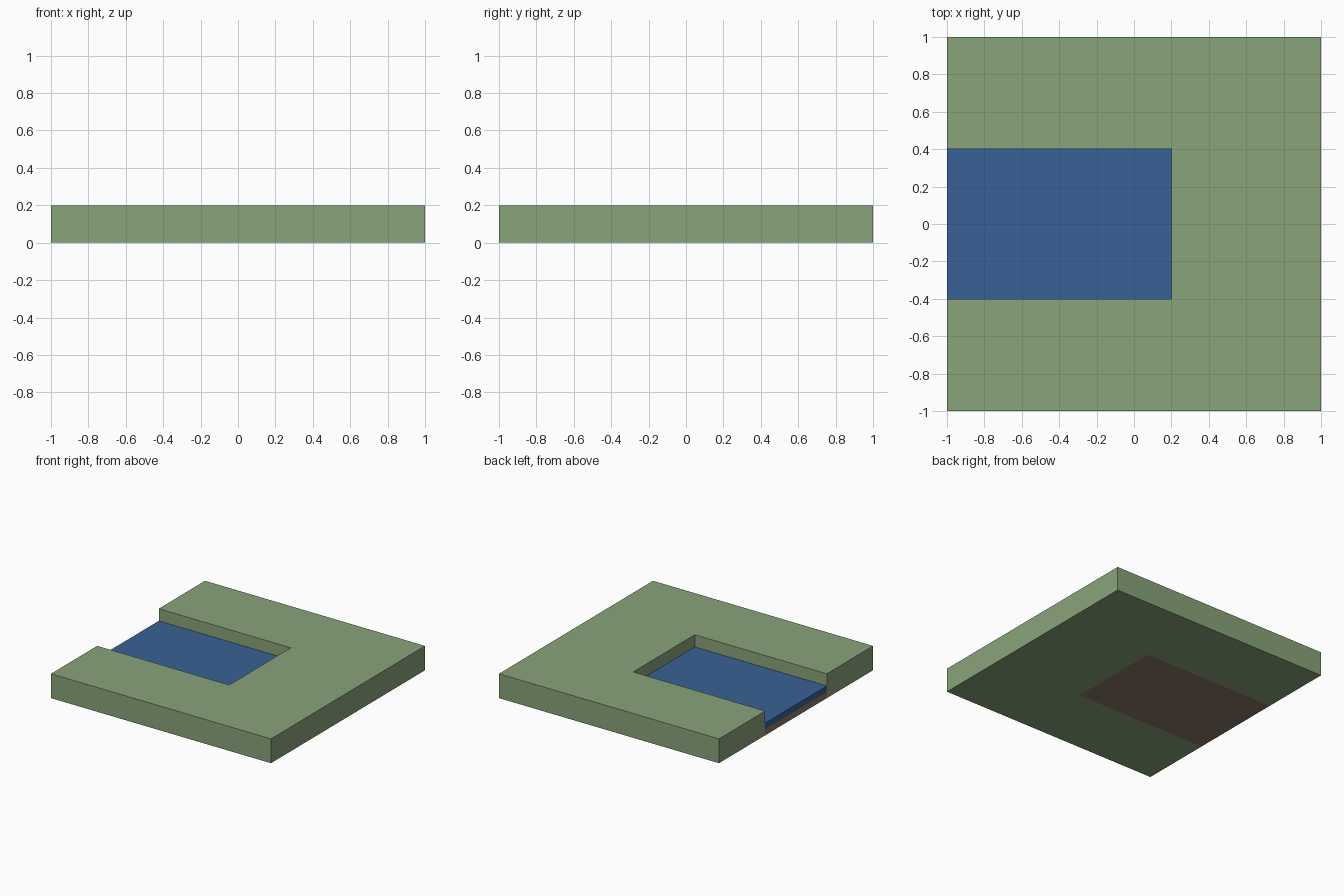
import bpy, bmesh

if "Cube" in bpy.data.objects:
    bpy.data.objects.remove(bpy.data.objects["Cube"])


def material(name, rgb):
    mat = bpy.data.materials.new(name)
    mat.diffuse_color = (*rgb, 1)
    mat.use_nodes = True
    mat.node_tree.nodes["Principled BSDF"].inputs["Base Color"].default_value = mat.diffuse_color
    return mat


def slab(name, outline, z0, z1, mat):
    """Extrude a flat outline from z0 up to z1."""
    bm = bmesh.new()
    face = bm.faces.new([bm.verts.new((x, y, z0)) for x, y in outline])
    top = bmesh.ops.extrude_face_region(bm, geom=[face])["geom"]
    verts = [g for g in top if isinstance(g, bmesh.types.BMVert)]
    bmesh.ops.translate(bm, verts=verts, vec=(0, 0, z1 - z0))
    bmesh.ops.recalc_face_normals(bm, faces=bm.faces)
    mesh = bpy.data.meshes.new(name)
    bm.to_mesh(mesh)
    bm.free()
    mesh.materials.append(mat)
    obj = bpy.data.objects.new(name, mesh)
    bpy.context.collection.objects.link(obj)
    return obj


END, HALF = 0.2, 0.4          # channel end in x, half width in y
channel = [(-1, -HALF), (END, -HALF), (END, HALF), (-1, HALF)]

# Grass tile: square with a channel open to the left
grass = [(-1, -1), (1, -1), (1, 1), (-1, 1)] + channel[::-1]
slab("grass_tile", grass, 0, 0.2, material("grass", (0.25, 0.37, 0.195)))

# Channel bed and the water on top of it
slab("channel_bed", channel, 0, 0.05, material("earth", (0.26, 0.18, 0.13)))
slab("water", channel, 0.05, 0.1, material("water", (0.04, 0.12, 0.3)))
